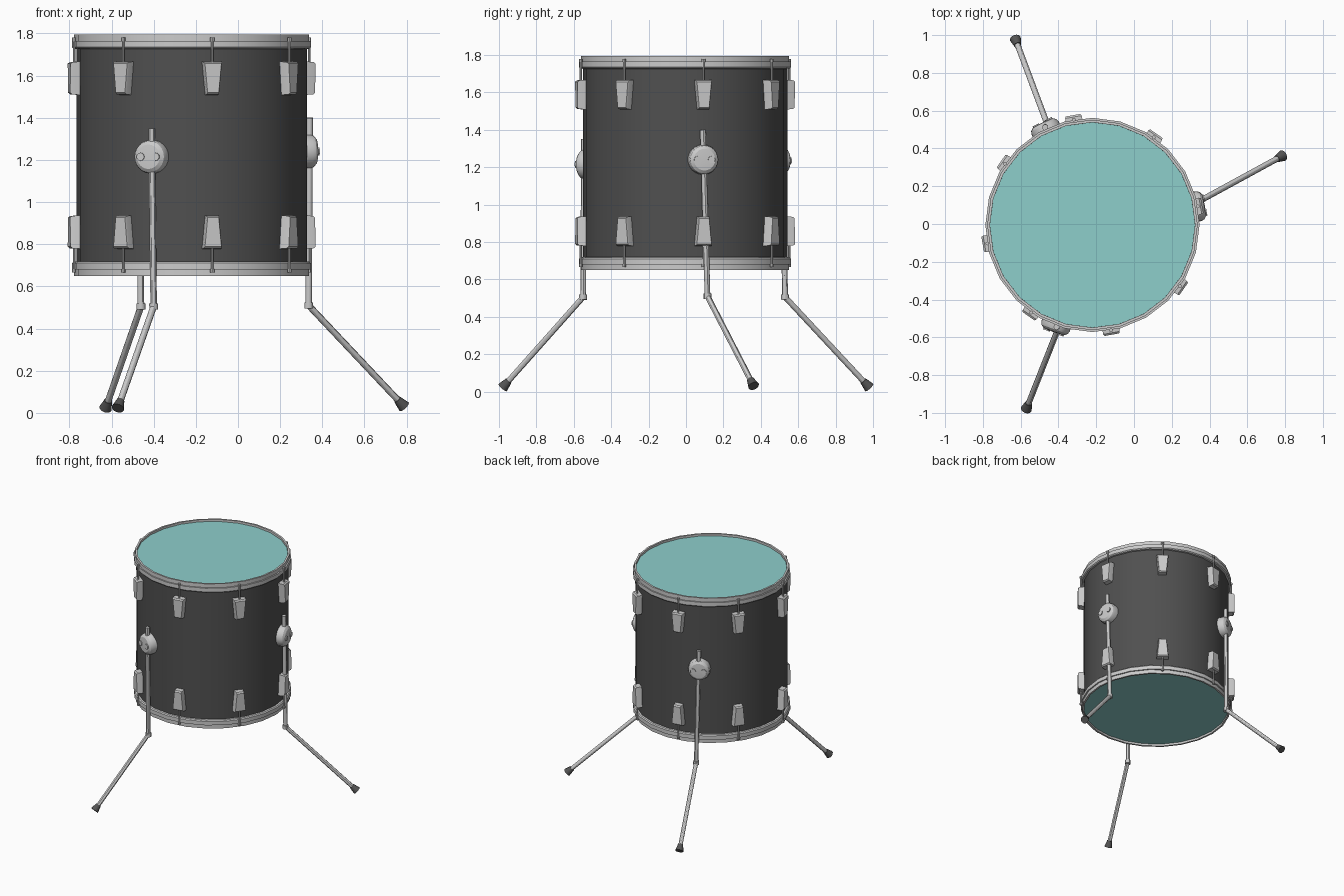
import bpy, bmesh, math
from mathutils import Vector, Matrix

if "Cube" in bpy.data.objects:
    bpy.data.objects.remove(bpy.data.objects["Cube"])

CX, CY, MID = -0.22, -0.005, 1.2225   # drum axis and mid height
SIDES = 24


def material(name, rgb):
    m = bpy.data.materials.new(name)
    m.diffuse_color = (*rgb, 1)
    m.use_nodes = True
    m.node_tree.nodes["Principled BSDF"].inputs["Base Color"].default_value = m.diffuse_color
    return m


DARK = material("dark_shell", (0.08, 0.08, 0.08))
TEAL = material("teal_skin", (0.27, 0.62, 0.6))
RUBBER = material("rubber", (0.09, 0.09, 0.09))


def finish(name, bm, mat=None, matrix=None):
    bmesh.ops.recalc_face_normals(bm, faces=bm.faces)
    if matrix:
        bm.transform(matrix)
    me = bpy.data.meshes.new(name)
    bm.to_mesh(me)
    bm.free()
    ob = bpy.data.objects.new(name, me)
    bpy.context.collection.objects.link(ob)
    if mat:
        me.materials.append(mat)
    bpy.ops.object.select_all(action='DESELECT')
    ob.select_set(True)
    bpy.context.view_layer.objects.active = ob
    bpy.ops.object.shade_smooth_by_angle(angle=math.radians(30))
    return ob


def lathe(name, profile, mat=None, matrix=None, sides=SIDES, closed=False):
    """Spin (radius, height) points around z."""
    bm = bmesh.new()
    vs = [bm.verts.new((r, 0, z)) for r, z in profile]
    es = [bm.edges.new(p) for p in zip(vs, vs[1:])]
    if closed:
        es.append(bm.edges.new((vs[-1], vs[0])))
    bmesh.ops.spin(bm, geom=vs + es, cent=(0, 0, 0), axis=(0, 0, 1),
                   angle=2 * math.pi, steps=sides)
    bmesh.ops.remove_doubles(bm, verts=bm.verts, dist=1e-5)
    return finish(name, bm, mat, matrix)


def rod(name, a, b, r1, r2=None, mat=None, sides=12):
    """Capped cylinder or cone from a to b."""
    a, b = Vector(a), Vector(b)
    d = b - a
    bm = bmesh.new()
    bmesh.ops.create_cone(bm, cap_ends=True, segments=sides, radius1=r1,
                          radius2=r1 if r2 is None else r2, depth=d.length)
    m = Matrix.Translation((a + b) / 2) @ d.to_track_quat('Z', 'Y').to_matrix().to_4x4()
    return finish(name, bm, mat, m)


def around(deg, z=0):
    """Frame on the drum axis whose +x points outward at the given angle."""
    return Matrix.Translation((CX, CY, z)) @ Matrix.Rotation(math.radians(deg), 4, 'Z')


AXIS = Matrix.Translation((CX, CY, 0))

# Shell
lathe("shell", [(0.547, 0.68), (0.547, 1.765)], DARK, AXIS)

# Drum skins and rims, mirrored about the mid height
hoop = [(0.542, 1.725), (0.56, 1.728), (0.567, 1.735), (0.567, 1.765),
        (0.557, 1.765), (0.557, 1.795), (0.543, 1.795)]
for side, s in (("top", 1), ("bottom", -1)):
    mirrored = [(r, MID + s * (z - MID)) for r, z in hoop]
    lathe(side + "_hoop", mirrored, None, AXIS, closed=True)
    z = MID + s * 0.556
    lathe(side + "_skin", [(0, z), (0.545, z)], TEAL, AXIS)


def lug(name, deg, s):
    """Tapered tension casing, wide end towards the rim."""
    bm = bmesh.new()
    rings = []
    for r, k in ((0.53, 1.0), (0.58, 0.96), (0.59, 0.86)):
        rings.append([bm.verts.new((r, y * k, z * k)) for y, z in
                      ((-0.046, 0.08), (0.046, 0.08), (0.031, -0.08), (-0.031, -0.08))])
    for lo, hi in zip(rings, rings[1:]):
        for i in range(4):
            j = (i + 1) % 4
            bm.faces.new((lo[i], lo[j], hi[j], hi[i]))
    bm.faces.new(rings[0])
    bm.faces.new(rings[-1])
    flip = Matrix.Diagonal((1, 1, s, 1))
    bm.transform(flip)
    finish(name, bm, None, around(deg, MID + s * 0.365))


# Eight lugs per rim with tension rods and their heads
for i in range(8):
    deg = 10 + 45 * i
    for side, s in (("top", 1), ("bottom", -1)):
        lug(f"{side}_lug_{i}", deg, s)
        p = lambda h: around(deg) @ Vector((0.566, 0, MID + s * h))
        rod(f"{side}_tension_rod_{i}", p(0.43), p(0.545), 0.006, sides=8)
        rod(f"{side}_tension_bolt_{i}", p(0.54), p(0.557), 0.010, sides=8)

# Legs: clamp angle, clamp height, rod top, bend, foot tip
legs = {
    "front": (250, 1.215, (-0.41, -0.545, 1.35), (-0.40, -0.55, 0.505), (-0.57, -0.98, 0.022)),
    "back": (116, 1.235, (-0.47, 0.512, 1.385), (-0.46, 0.53, 0.505), (-0.628, 0.98, 0.022)),
    "right": (10, 1.24, (0.34, 0.09, 1.40), (0.335, 0.115, 0.51), (0.788, 0.362, 0.03)),
}
for n, (deg, z, top, bend, tip) in legs.items():
    top, bend, tip = Vector(top), Vector(bend), Vector(tip)
    frame = around(deg, z)
    # Round clamp with two screws
    lathe(n + "_leg_clamp", [(0, 0.53), (0.08, 0.53), (0.08, 0.572), (0.074, 0.588),
                             (0.058, 0.6), (0, 0.604)], None,
          frame @ Matrix.Rotation(math.pi / 2, 4, 'Y'))
    for k in (-1, 1):
        rod(f"{n}_clamp_screw_{k}", frame @ Vector((0.59, k * 0.038, 0)),
            frame @ Vector((0.608, k * 0.038, 0)), 0.019)
    # Upright, elbow collar, splayed lower leg, rubber foot
    d = (tip - bend).normalized()
    up = (top - bend).normalized()
    rod(n + "_leg_upright", bend, top, 0.0155)
    rod(n + "_leg_elbow", bend - up * 0.014, bend + up * 0.014, 0.021)
    rod(n + "_leg_lower", bend, tip - d * 0.02, 0.0155)
    rod(n + "_foot", tip - d * 0.05, tip, 0.019, 0.03, RUBBER)
